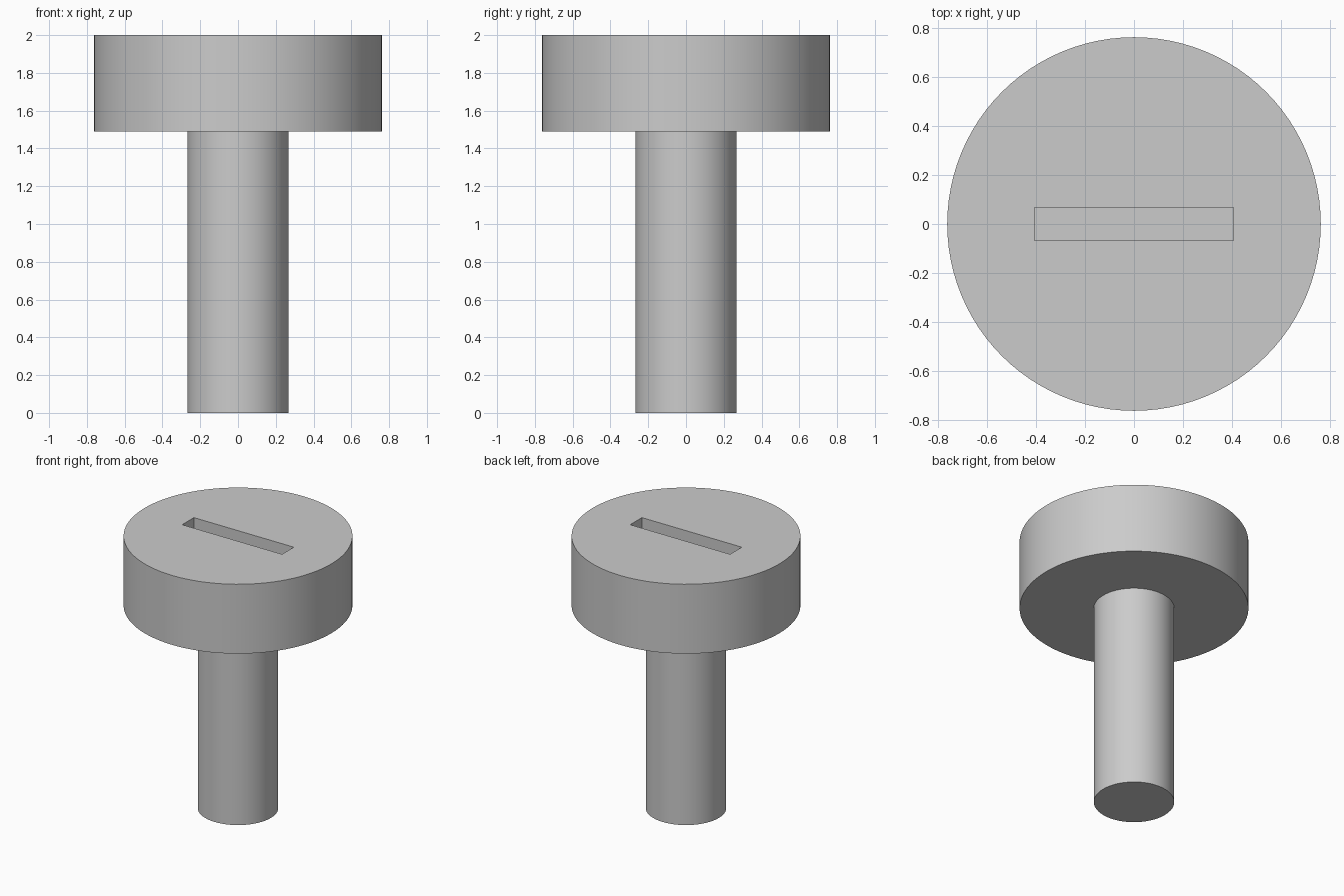
import bpy
import math

cube = bpy.data.objects.get("Cube")
if cube:
    bpy.data.objects.remove(cube, do_unlink=True)

TOP, HEAD_BASE = 2.0, 1.49
HEAD_R, SHAFT_R = 0.762, 0.268
SLOT_LENGTH, SLOT_WIDTH, SLOT_DEPTH = 0.812, 0.136, 0.25
SIDES = 96

# Plain grey metal
grey = bpy.data.materials.new("light_grey")
grey.use_nodes = True
colour = (0.6, 0.6, 0.6, 1.0)
grey.diffuse_color = colour
grey.node_tree.nodes["Principled BSDF"].inputs["Base Color"].default_value = colour

# Screw body: stepped profile turned around z
profile = [(0, 0), (SHAFT_R, 0), (SHAFT_R, HEAD_BASE),
           (HEAD_R, HEAD_BASE), (HEAD_R, TOP), (0, TOP)]


def turned(name, points):
    """Turn an (r, z) profile that starts and ends on the axis."""
    rings = points[1:-1]
    verts = []
    for r, z in rings:
        for i in range(SIDES):
            a = 2 * math.pi * i / SIDES
            verts.append((r * math.cos(a), r * math.sin(a), z))
    faces = [list(range(SIDES))[::-1]]
    for k in range(len(rings) - 1):
        low, high = k * SIDES, (k + 1) * SIDES
        for i in range(SIDES):
            j = (i + 1) % SIDES
            faces.append((low + i, low + j, high + j, high + i))
    last = (len(rings) - 1) * SIDES
    faces.append([last + i for i in range(SIDES)])
    mesh = bpy.data.meshes.new(name)
    mesh.from_pydata(verts, [], faces)
    mesh.materials.append(grey)
    obj = bpy.data.objects.new(name, mesh)
    bpy.context.collection.objects.link(obj)
    return obj


screw = turned("slotted_screw", profile)

# Slot cutter, removed once the recess is cut
bpy.ops.mesh.primitive_cube_add(size=1, location=(0, 0, TOP))
cutter = bpy.context.object
cutter.name = "slot_cutter"
cutter.scale = (SLOT_LENGTH, SLOT_WIDTH, 2 * SLOT_DEPTH)
cutter.data.materials.append(grey)
cutter.hide_render = True

bpy.ops.object.select_all(action="DESELECT")
screw.select_set(True)
bpy.context.view_layer.objects.active = screw
cut = screw.modifiers.new("slot", "BOOLEAN")
cut.operation = "DIFFERENCE"
cut.solver = "EXACT"
cut.object = cutter
bpy.ops.object.modifier_apply(modifier=cut.name)
bpy.data.objects.remove(cutter, do_unlink=True)

# Round walls smooth, rims and slot edges sharp
bpy.ops.object.shade_smooth_by_angle(angle=math.radians(30))
